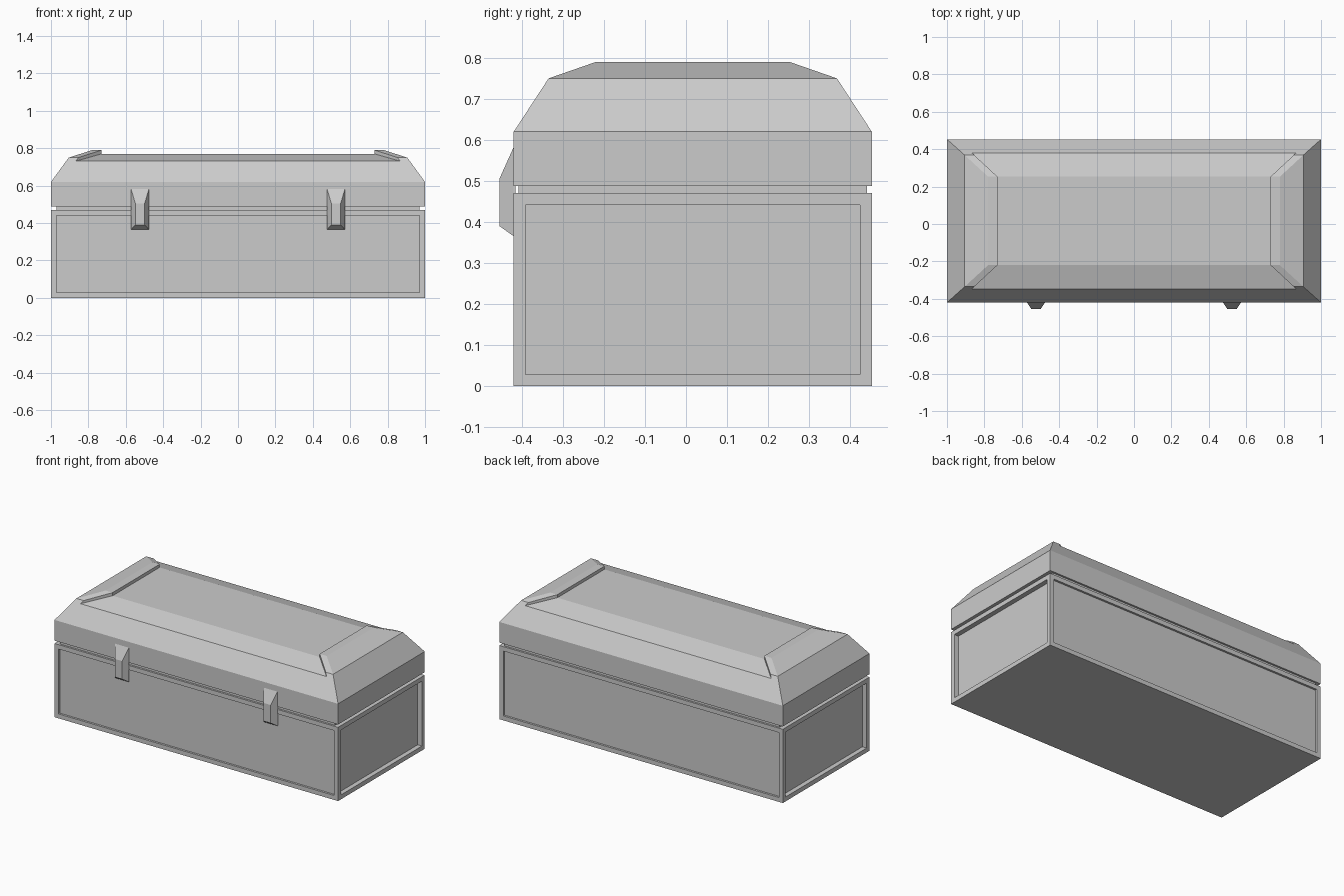
import bpy, bmesh

if "Cube" in bpy.data.objects:
    bpy.data.objects.remove(bpy.data.objects["Cube"])

FRONT, BACK = -0.42, 0.453


def finish(name, bm):
    bmesh.ops.recalc_face_normals(bm, faces=bm.faces[:])
    mesh = bpy.data.meshes.new(name)
    bm.to_mesh(mesh)
    bm.free()
    ob = bpy.data.objects.new(name, mesh)
    bpy.context.collection.objects.link(ob)
    return ob


def loft(bm, rings):
    """Skin a stack of four-point rings and cap both ends."""
    vs = [[bm.verts.new(p) for p in r] for r in rings]
    for a, b in zip(vs, vs[1:]):
        for i in range(4):
            j = (i + 1) % 4
            bm.faces.new((a[i], a[j], b[j], b[i]))
    bm.faces.new(vs[0])
    bm.faces.new(vs[-1])


def rect(x, y, z):
    """Horizontal ring: half width x, inset y from front and back."""
    f, b = FRONT + y, BACK - y
    return [(-x, f, z), (x, f, z), (x, b, z), (-x, b, z)]


# Box body with a recessed panel on each of the four sides
bm = bmesh.new()
loft(bm, [rect(1, 0, 0), rect(1, 0, 0.47)])
bmesh.ops.recalc_face_normals(bm, faces=bm.faces[:])
bm.normal_update()
for face in bm.faces[:]:
    n = face.normal.copy()
    if abs(n.z) < 0.5:
        depth = 0.03 if abs(n.x) > 0.5 else 0.013
        bmesh.ops.inset_individual(bm, faces=[face], thickness=0.04)
        inner = bmesh.ops.extrude_discrete_faces(bm, faces=[face])["faces"][0]
        bmesh.ops.translate(bm, verts=inner.verts[:], vec=-n * depth)
finish("body", bm)

# Narrow neck in the gap under the lid
bm = bmesh.new()
loft(bm, [rect(0.97, 0.012, 0.465), rect(0.97, 0.012, 0.495)])
finish("neck", bm)

# Faceted lid
bm = bmesh.new()
loft(bm, [rect(1, 0, 0.488), rect(1, 0, 0.62),
          rect(0.905, 0.085, 0.75), rect(0.78, 0.2, 0.79)])
lid = finish("lid", bm)

# Cutter for the sunken top that runs over the upper front and back slopes
bm = bmesh.new()
sections = [(-0.362, 0.883, 0.7265), (-0.22, 0.73, 0.77),
            (0.253, 0.73, 0.77), (0.395, 0.883, 0.7265)]
loft(bm, [[(-x, y, z), (x, y, z), (x, y, 0.9), (-x, y, 0.9)]
          for y, x, z in sections])
cutter = finish("lid_recess_cutter", bm)
cutter.hide_render = True
cutter.hide_viewport = True
cutter.display_type = 'WIRE'
mod = lid.modifiers.new("recess", 'BOOLEAN')
mod.operation = 'DIFFERENCE'
mod.solver = 'EXACT'
mod.object = cutter

# Two front latches
for side, cx in (("left", -0.524), ("right", 0.524)):
    bm = bmesh.new()
    loft(bm, [[(cx - w, y, lo), (cx + w, y, lo), (cx + w, y, hi), (cx - w, y, hi)]
              for w, y, lo, hi in ((0.048, FRONT + 0.004, 0.365, 0.583),
                                   (0.048, FRONT, 0.365, 0.583),
                                   (0.025, -0.455, 0.39, 0.505))])
    finish(side + "_latch", bm)
